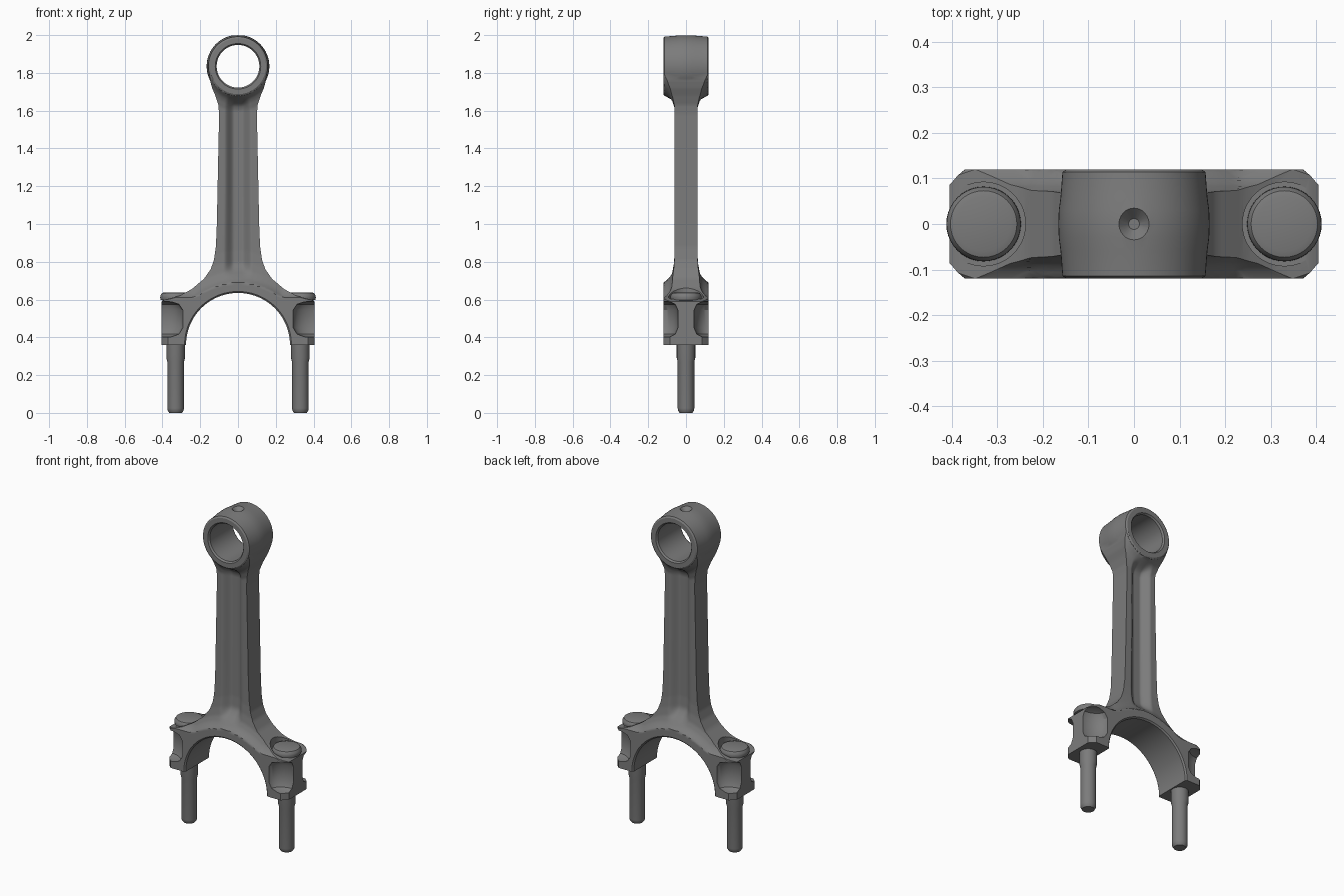
import bpy, bmesh, math
from mathutils import Matrix

old = bpy.data.objects.get("Cube")
if old:
    bpy.data.objects.remove(old)

steel = bpy.data.materials.new("dark steel")
steel.use_nodes = True
GREY = (0.2, 0.2, 0.2, 1)
steel.diffuse_color = GREY
steel.node_tree.nodes["Principled BSDF"].inputs["Base Color"].default_value = GREY

EYE_Z, FORK_Z, BOLT_X = 1.835, 0.36, 0.33


def finish(name, bm):
    bmesh.ops.recalc_face_normals(bm, faces=bm.faces)
    mesh = bpy.data.meshes.new(name)
    bm.to_mesh(mesh)
    bm.free()
    obj = bpy.data.objects.new(name, mesh)
    bpy.context.collection.objects.link(obj)
    mesh.materials.append(steel)
    return obj


def lathe(name, profile, matrix, sides=48):
    """Revolve (radius, height) points, closed at both ends, about local z."""
    bm = bmesh.new()
    rings = []
    for r, h in profile:
        rings.append([bm.verts.new((r * math.cos(a), r * math.sin(a), h))
                      for a in (math.tau * i / sides for i in range(sides))])
    for lo, hi in zip(rings, rings[1:]):
        for i in range(sides):
            j = (i + 1) % sides
            bm.faces.new((lo[i], lo[j], hi[j], hi[i]))
    bm.faces.new(rings[0])
    bm.faces.new(rings[-1])
    bm.transform(matrix)
    return finish(name, bm)


def combine(target, tool, operation):
    mod = target.modifiers.new("combine", "BOOLEAN")
    mod.operation, mod.solver, mod.object = operation, "EXACT", tool
    tool.hide_render = True
    bpy.context.view_layer.objects.active = target
    bpy.ops.object.modifier_apply(modifier=mod.name)
    bpy.data.objects.remove(tool)


def smooth(obj):
    bpy.ops.object.select_all(action="DESELECT")
    obj.select_set(True)
    bpy.context.view_layer.objects.active = obj
    bpy.ops.object.shade_smooth_by_angle(angle=math.radians(32))


def lerp(points, t):
    if t <= points[0][0]:
        return points[0][1]
    for (a, p), (b, q) in zip(points, points[1:]):
        if t <= b:
            return p + (q - p) * (t - a) / (b - a)
    return points[-1][1]


def step(a, b, t):
    t = min(1, max(0, (t - a) / (b - a)))
    return t * t * (3 - 2 * t)


# Half width by height, and half depth around the fork and the eye
WIDTH = [(0.36, 0.405), (0.595, 0.405), (0.62, 0.31), (0.655, 0.245), (0.71, 0.18),
         (0.76, 0.145), (0.81, 0.127), (0.88, 0.117), (1.0, 0.112), (1.58, 0.1),
         (1.63, 0.104), (1.68, 0.12), (1.72, 0.137), (1.76, 0.148), (1.8, 0.152)]
FORK = [(0.69, 0.12), (0.7, 0.104), (0.72, 0.087), (0.75, 0.073), (0.8, 0.064), (0.86, 0.06)]
EYE = [(0.155, 0.117), (0.165, 0.1), (0.18, 0.083), (0.2, 0.071), (0.235, 0.06)]


def half_depth(x, z):
    x = abs(x)
    depth = max(lerp(FORK, z + min(0.08, 1.5 * x * x)),
                lerp(EYE, math.hypot(x, z - EYE_Z)))
    ends = step(0.71, 0.79, z) * (1 - step(1.62, 1.68, z))
    edge = 0.072 if z > 1.2 else 0.072 + 0.012 * (1.2 - z)
    depth -= 0.038 * ends * (1 - step(0.02, edge, x))
    return min(depth, 0.12 - 1.15 * max(0, x - 0.375))


# Rod body: stacked sections with a channel on both faces
bm = bmesh.new()
COLS, ROWS = 48, 144
sections = []
for k in range(ROWS + 1):
    z = FORK_Z + 1.44 * k / ROWS
    w = lerp(WIDTH, z)
    xs = [w * (2 * i / COLS - 1) for i in range(COLS + 1)]
    loop = [(x, -half_depth(x, z), z) for x in xs]
    loop += [(x, half_depth(x, z), z) for x in reversed(xs)]
    sections.append([bm.verts.new(p) for p in loop])
for lo, hi in zip(sections, sections[1:]):
    for i in range(len(lo)):
        j = (i + 1) % len(lo)
        bm.faces.new((lo[i], lo[j], hi[j], hi[i]))
bm.faces.new(sections[0])
bm.faces.new(sections[-1])
rod = finish("connecting_rod", bm)

# Small end barrel, bore and oil dimple
along_y = Matrix.Rotation(math.pi / 2, 4, "X")
eye_at = Matrix.Translation((0, 0, EYE_Z)) @ along_y
barrel = [(0.148, -0.12), (0.157, -0.114), (0.161, -0.06), (0.165, -0.03), (0.166, 0),
          (0.165, 0.03), (0.161, 0.06), (0.157, 0.114), (0.148, 0.12)]
combine(rod, lathe("eye_barrel", barrel, eye_at, 64), "UNION")
bore = [(0.128, -0.13), (0.113, -0.11), (0.113, 0.11), (0.128, 0.13)]
combine(rod, lathe("eye_bore", bore, eye_at, 64), "DIFFERENCE")
dimple = [(0.012, 1.975), (0.045, 2.01)]
combine(rod, lathe("oil_dimple", dimple, Matrix(), 24), "DIFFERENCE")

# Big end half bore with a small chamfer
big = [(0.293, -0.13), (0.275, -0.112), (0.275, 0.112), (0.293, 0.13)]
big_at = Matrix.Translation((0, 0, FORK_Z)) @ along_y
combine(rod, lathe("fork_bore", big, big_at, 96), "DIFFERENCE")

# Scooped corners and bolt seats on the shoulders
scoop = [(0.01, -0.1), (0.05, -0.097), (0.083, -0.083), (0.1, -0.05),
         (0.1, 0.045), (0.083, 0.075), (0.05, 0.088), (0.01, 0.09)]
seat = [(0.092, 0.602), (0.092, 0.75)]
for side in (-1, 1):
    for face in (-1, 1):
        place = (Matrix.Translation((0.41 * side, 0.125 * face, 0.5))
                 @ Matrix.Diagonal((1.18, 0.82, 1, 1)))
        combine(rod, lathe("corner_scoop", scoop, place), "DIFFERENCE")
    place = Matrix.Translation((BOLT_X * side, 0, 0))
    combine(rod, lathe("bolt_seat", seat, place), "DIFFERENCE")
smooth(rod)

# Bolts with domed heads
bolt = [(0.034, 0), (0.042, 0.012), (0.044, 0.025), (0.044, 0.27), (0.049, 0.29),
        (0.049, 0.59), (0.08, 0.598), (0.082, 0.61), (0.081, 0.622), (0.073, 0.634),
        (0.06, 0.638)]
for side, label in ((1, "left"), (-1, "right")):
    place = Matrix.Translation((BOLT_X * side, 0, 0))
    smooth(lathe(label + "_bolt", bolt, place, 40))
